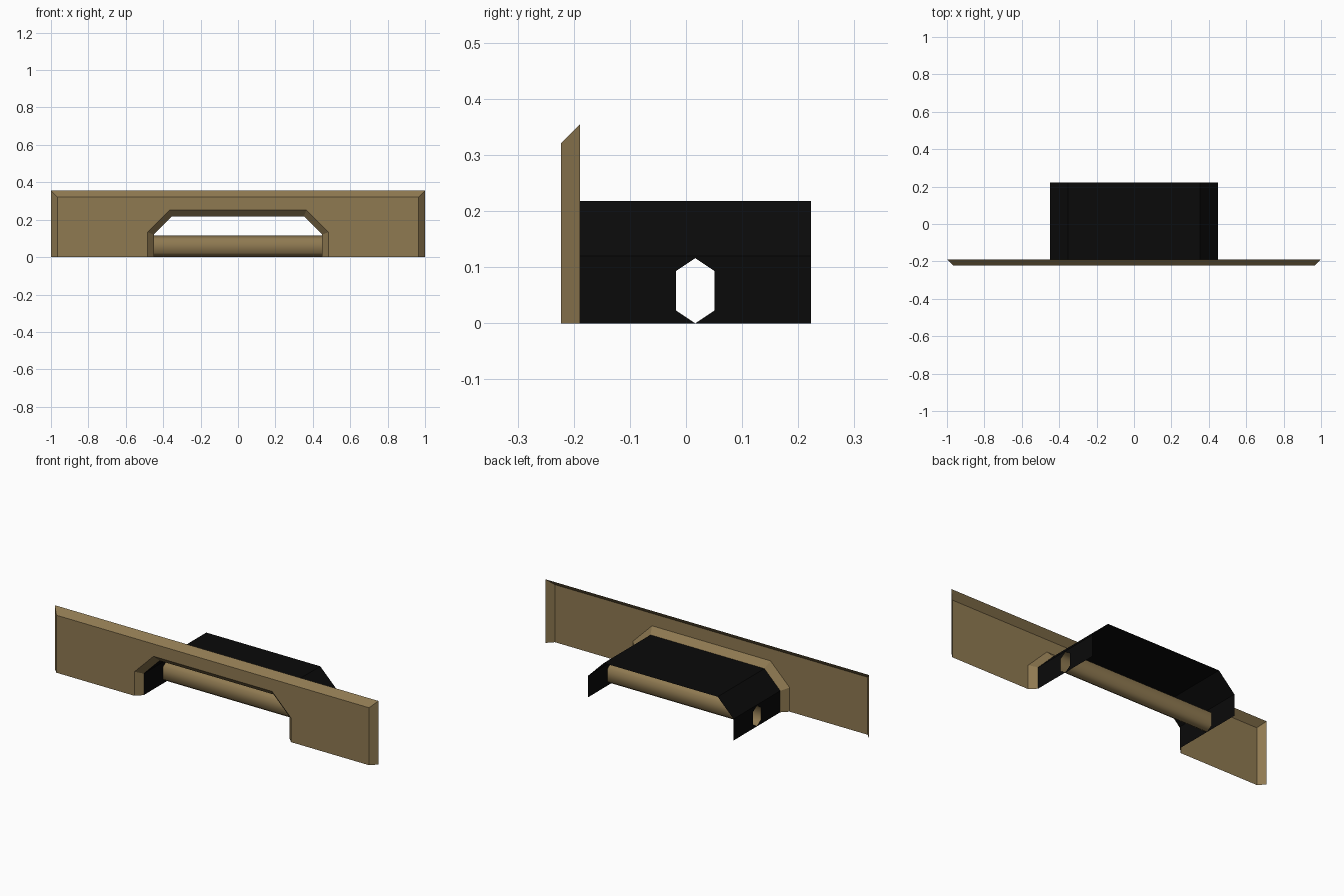
import bpy, bmesh
from mathutils import Vector

if "Cube" in bpy.data.objects:
    bpy.data.objects.remove(bpy.data.objects["Cube"])

YF, YB, YE = -0.223, -0.189, 0.223      # panel front, panel back, hood end
BEV = YB - YF                           # 45 degree flange width
TC = 0.0165                             # tube centre in y


def material(name, rgb):
    m = bpy.data.materials.new(name)
    m.diffuse_color = (*rgb, 1)
    m.use_nodes = True
    m.node_tree.nodes["Principled BSDF"].inputs["Base Color"].default_value = m.diffuse_color
    return m


brown = material("tan_brown", (0.275, 0.193, 0.083))
black = material("matt_black", (0.003, 0.003, 0.003))


def build(name, faces, mat, outward, smooth=False):
    """Make a thin sheet from polygons; 'outward' is the direction the largest face looks."""
    bm = bmesh.new()
    for pts in faces:
        bm.faces.new([bm.verts.new(p) for p in pts])
    bmesh.ops.remove_doubles(bm, verts=bm.verts[:], dist=1e-5)
    bmesh.ops.recalc_face_normals(bm, faces=bm.faces[:])
    bm.normal_update()
    big = max(bm.faces, key=lambda f: f.calc_area())
    if big.normal.dot(Vector(outward)) < 0:
        bmesh.ops.reverse_faces(bm, faces=bm.faces[:])
    for f in bm.faces:
        f.smooth = smooth
    me = bpy.data.meshes.new(name)
    bm.to_mesh(me)
    bm.free()
    me.materials.append(mat)
    ob = bpy.data.objects.new(name, me)
    bpy.context.collection.objects.link(ob)
    return ob


def strip(a, b):
    """Quads joining two matching outlines."""
    return [(a[i], a[i + 1], b[i + 1], b[i]) for i in range(len(a) - 1)]


def at_y(profile, y):
    return [(x, y, z) for x, z in profile]


def mirrored(half):
    """Complete a left-side profile to a symmetric one."""
    return half + [(-x, z) for x, z in reversed(half)]


# Profiles in x, z
k = BEV * 0.414
arch = mirrored([(-0.45, 0), (-0.45, 0.12), (-0.352, 0.218)])
arch_wide = mirrored([(-0.45 - BEV, 0), (-0.45 - BEV, 0.12 + k),
                      (-0.352 - k, 0.218 + BEV)])
rim_back = mirrored([(-1, 0), (-1, 0.355)])
rim_front = mirrored([(-1 + BEV, 0), (-1 + BEV, 0.355 - BEV)])

# Front panel: face with arched opening, flared outer rim and opening flange
outer = at_y(rim_front, YF)
inner = at_y(arch_wide, YF)
panel_faces = [outer + inner[::-1]]
panel_faces += strip(outer, at_y(rim_back, YB))
panel_faces += strip(inner, at_y(arch, YB))
build("front_panel", panel_faces, brown, (0, -1, 0))

# Hexagonal tube section in y, z
hw = 0.0345
left_half = [(TC, 0), (TC - hw, 0.023), (TC - hw, 0.093), (TC, 0.116)]
right_half = [(2 * TC - y, z) for y, z in left_half]

# Hood: roof strips plus side walls with a hole for the tube
hood_faces = strip(at_y(arch[1:5], YB), at_y(arch[1:5], YE))
for x in (-0.45, 0.45):
    for half, end in ((left_half, YB), (right_half, YE)):
        wall = half + [(TC, 0.12), (end, 0.12), (end, 0)]
        hood_faces.append([(x, y, z) for y, z in wall])
build("hood", hood_faces, black, (0, 0, 1))

# Open cross tube between the side walls
ring = left_half + right_half[::-1][1:]
tube = strip([(-0.45, y, z) for y, z in ring], [(0.45, y, z) for y, z in ring])
ob = build("cross_tube", tube, brown, (0, 0, 1), smooth=True)
# outward check by the front side of the tube
if any(p.normal.y * (p.center.y - TC) < -1e-6 for p in ob.data.polygons):
    ob.data.flip_normals()
